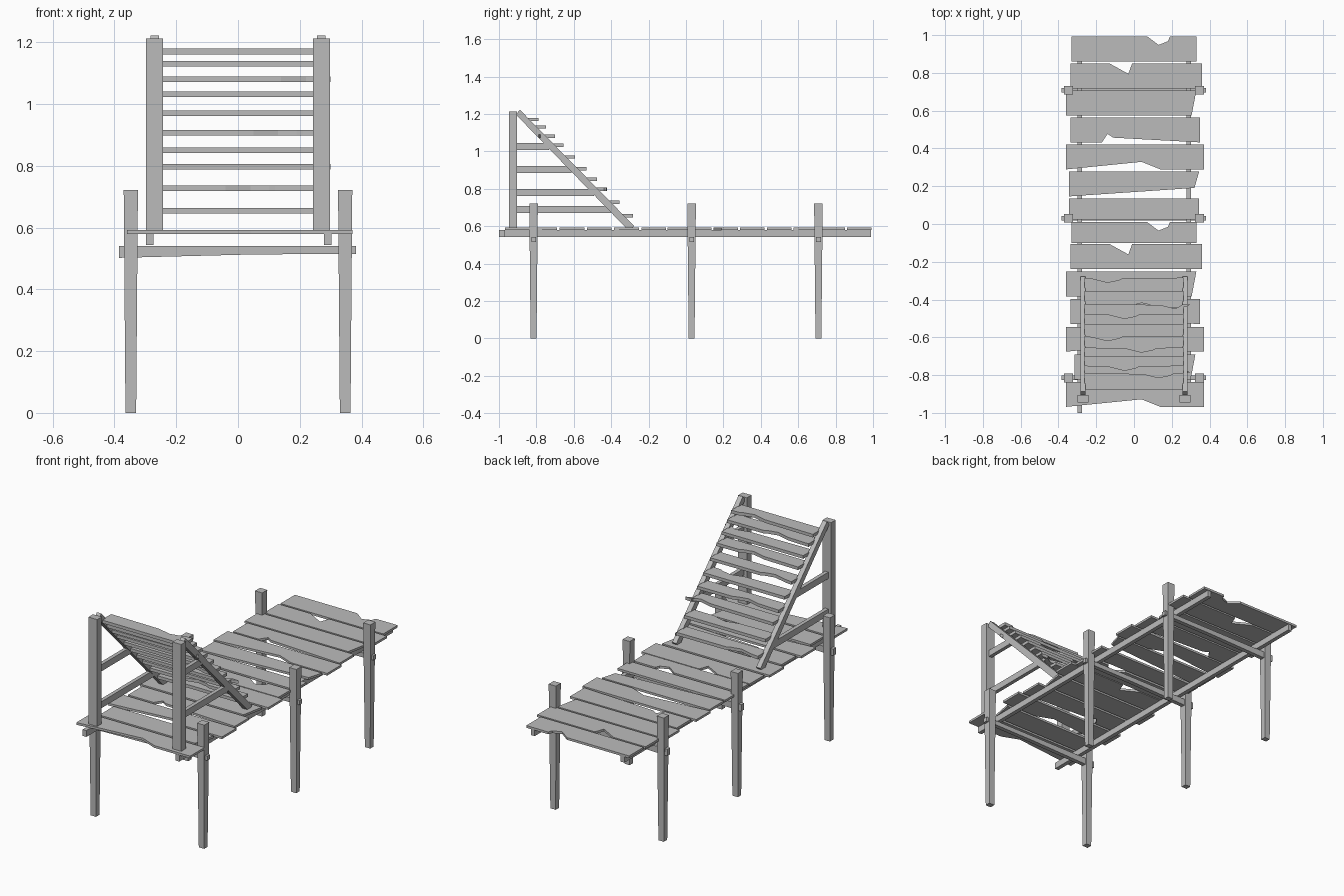
import bpy, bmesh
from mathutils import Vector

cube = bpy.data.objects.get("Cube")
if cube:
    bpy.data.objects.remove(cube, do_unlink=True)

wood = bpy.data.materials.new("weathered grey wood")
wood.use_nodes = True
GREY = (0.5, 0.5, 0.5, 1)
wood.diffuse_color = GREY
wood.node_tree.nodes["Principled BSDF"].inputs["Base Color"].default_value = GREY


def prism(name, outline, depth):
    """Extrude a closed 3D outline along the depth vector."""
    bm = bmesh.new()
    face = bm.faces.new([bm.verts.new(p) for p in outline])
    extruded = bmesh.ops.extrude_face_region(bm, geom=[face])["geom"]
    moved = [g for g in extruded if isinstance(g, bmesh.types.BMVert)]
    bmesh.ops.translate(bm, verts=moved, vec=Vector(depth))
    bmesh.ops.recalc_face_normals(bm, faces=bm.faces)
    mesh = bpy.data.meshes.new(name)
    bm.to_mesh(mesh)
    bm.free()
    mesh.materials.append(wood)
    obj = bpy.data.objects.new(name, mesh)
    bpy.context.collection.objects.link(obj)
    return obj


def box(name, x, y, z):
    outline = [(x[0], y[0], z[0]), (x[1], y[0], z[0]), (x[1], y[1], z[0]), (x[0], y[1], z[0])]
    return prism(name, outline, (0, 0, z[1] - z[0]))


def plank(name, left, right, back, width, bottom, thick, front_cuts=(), back_cuts=(), corner=(0, 0)):
    """Board with chips in its long edges; chips are (x, inset) from left to right."""
    front = back - width
    pts = [(left, front)]
    pts += [(x, front + inset) for x, inset in front_cuts]
    pts += [(right - corner[0], front + corner[1]), (right, back)]
    pts += [(x, back - inset) for x, inset in reversed(back_cuts)]
    pts.append((left, back))
    return prism(name, [(x, y, bottom) for x, y in pts], (0, 0, thick))


def centred(c, half):
    return (c - half, c + half)


# Deck planks: seven broken board shapes, reused along the deck
chipped = dict(left=-.33, right=.33, back_cuts=[(.07, 0), (.13, .045), (.18, .025), (.19, 0)])
notched = dict(left=-.335, right=.36, back_cuts=[(-.13, 0), (-.03, .055), (-.01, 0)])
slanted = dict(left=-.36, right=.33, corner=(.025, 0))
cracked = dict(left=-.335, right=.35, front_cuts=[(-.17, 0), (-.14, .045), (-.11, .025)])
worn = dict(left=-.36, right=.37, front_cuts=[(.04, .04), (.14, 0)])
tapered = dict(left=-.345, right=.345, corner=(.025, .045))
plain = dict(left=-.345, right=.345)
short = dict(left=-.315, right=.325, corner=(.025, 0))

shapes = [chipped, notched, slanted, cracked, worn, tapered, plain,
          chipped, notched, slanted, cracked, worn, short, worn]
for i, shape in enumerate(shapes):
    back = .993 - .143 * i if i < 7 else .01 if i == 7 else -.106 - .146 * (i - 8)
    width = .11 if i in (6, 7) else .132
    plank(f"deck_plank_{i + 1}", back=back, width=width, bottom=.579, thick=.013, **shape)

# Long rails under the deck
box("left_rail", centred(.29, .012), (-.97, .99), (.543, .58))
box("right_rail", centred(-.286, .012), (-1, .99), (.543, .58))

# Tapered legs and the cross beams passing through them
for row, y in zip(("front", "middle", "back"), (-.815, .03, .708)):
    for side, s in (("left", 1), ("right", -1)):
        leg = box(f"{row}_{side}_leg", centred(.347 * s, .023), centred(y, .023), (0, .722))
        for v in leg.data.vertices:
            if v.co.z < .1:
                v.co.x = .347 * s + (v.co.x - .347 * s) * .75
                v.co.y = y + (v.co.y - y) * .68
    beam = [(-.385, .502), (.05, .513), (.382, .515), (.382, .541), (-.385, .541)]
    prism(f"{row}_cross_beam", [(x, y - .012, z) for x, z in beam], (0, .025, 0))

# Backrest posts, sloping rails and side braces
slope = [(-.91, 1.197), (-.888, 1.222), (-.278, .602), (-.286, .59), (-.32, .59)]
for side, s, heights in (("left", 1, (.78, 1.025)), ("right", -1, (.688, .902))):
    box(f"{side}_backrest_post", centred(.27 * s, .028), (-.946, -.904), (.59, 1.212))
    prism(f"{side}_sloping_rail", [(.27 * s - .014, y, z) for y, z in slope], (.028, 0, 0))
    for z in heights:
        end = -.9 + (1.197 - z) * .98
        box(f"{side}_brace_at_{z}", centred(.27 * s, .011), (-.91, end), centred(z, .019))

# Backrest slats, chipped along the edges
slat_heights = (.655, .727, .797, .85, .907, .97, 1.032, 1.08, 1.13, 1.17)
for i, z in enumerate(slat_heights):
    back = -.888 + (1.222 - z) * .98 + .048
    chip = -.14 + .09 * (i * 2 % 5)
    cuts = [(chip - .08, .005), (chip, .025), (chip + .06, .012), (chip + .08, .002)]
    plank(f"backrest_slat_{i + 1}", -.262, .262, back, .088, z - .009, .018,
          front_cuts=cuts if i % 3 == 1 else (), back_cuts=cuts if i % 3 != 1 else ())
